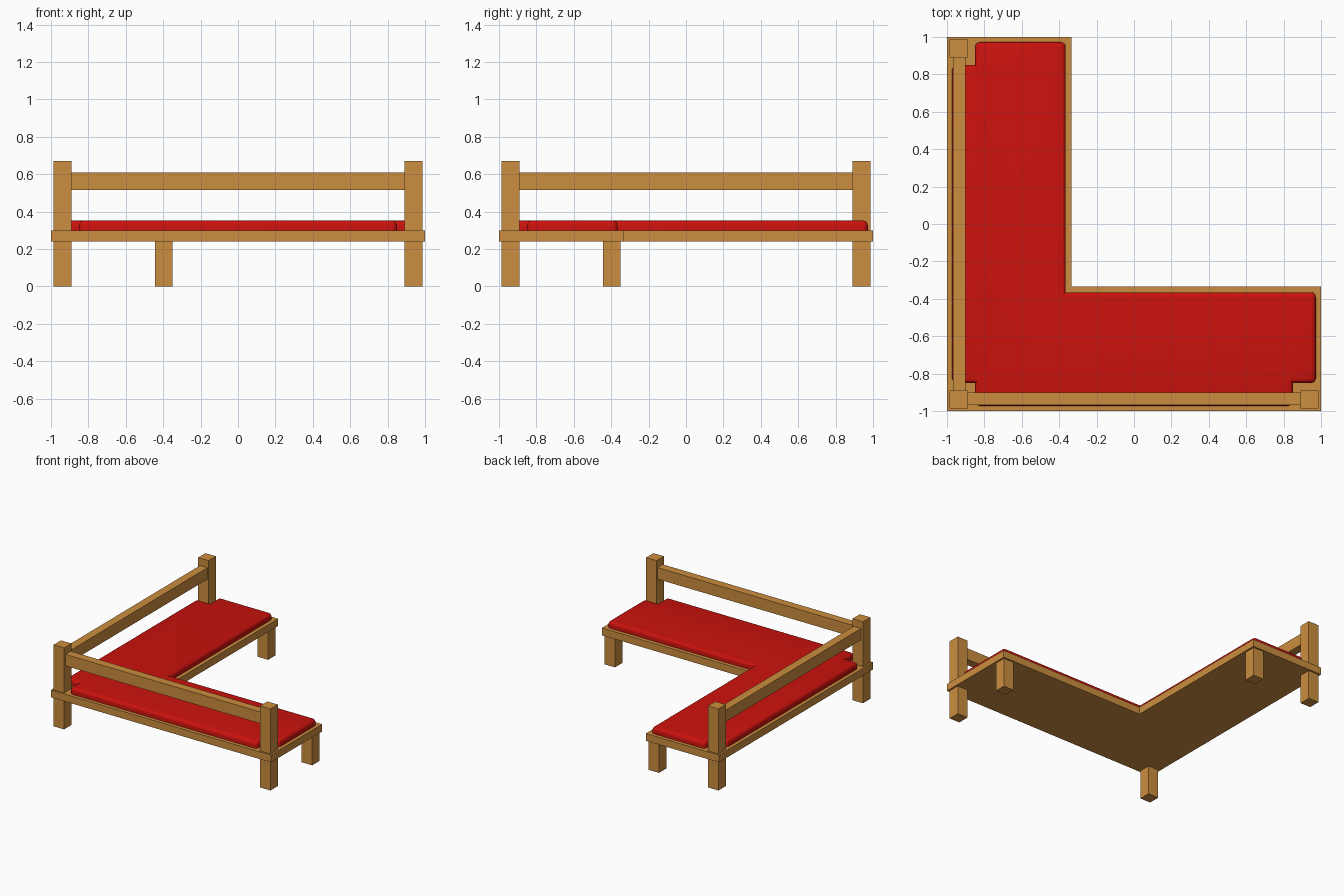
import bpy, bmesh

if "Cube" in bpy.data.objects:
    bpy.data.objects.remove(bpy.data.objects["Cube"])


def material(name, rgb):
    m = bpy.data.materials.new(name)
    m.diffuse_color = (*rgb, 1)
    m.use_nodes = True
    m.node_tree.nodes["Principled BSDF"].inputs["Base Color"].default_value = m.diffuse_color
    return m


WOOD = material("wood", (0.60, 0.27, 0.05))
RED = material("red_fabric", (0.60, 0.006, 0.004))


def finish(name, bm, mat):
    bmesh.ops.recalc_face_normals(bm, faces=bm.faces[:])
    me = bpy.data.meshes.new(name)
    bm.to_mesh(me)
    bm.free()
    me.materials.append(mat)
    ob = bpy.data.objects.new(name, me)
    bpy.context.collection.objects.link(ob)
    return ob


def prism(outline, z0, z1):
    """Extrude a flat outline from z0 up to z1."""
    bm = bmesh.new()
    face = bm.faces.new([bm.verts.new((x, y, z0)) for x, y in outline])
    ext = bmesh.ops.extrude_face_region(bm, geom=[face])
    verts = [v for v in ext["geom"] if isinstance(v, bmesh.types.BMVert)]
    bmesh.ops.translate(bm, verts=verts, vec=(0, 0, z1 - z0))
    bmesh.ops.recalc_face_normals(bm, faces=bm.faces[:])
    return bm


def box(name, x0, x1, y0, y1, z0, z1):
    return finish(name, prism([(x0, y0), (x1, y0), (x1, y1), (x0, y1)], z0, z1), WOOD)


def post(name, x, y, height):
    h = 0.0475
    return box(name, x - h, x + h, y - h, y + h, 0, height)


# L-shaped seat board
C = -0.335
finish("seat_board", prism([(-1, -1), (1, -1), (1, C), (C, C), (C, 1), (-1, 1)], 0.24, 0.30), WOOD)

# Tall back posts and short seat legs
P = 0.938
post("corner_post", -P, -P, 0.67)
post("right_post", P, -P, 0.67)
post("back_post", -P, P, 0.67)
post("right_leg", P, -0.397, 0.24)
post("back_leg", -0.397, P, 0.24)

# Backrest rails between the posts
box("front_rail", -0.8905, 0.8905, -0.968, -0.90, 0.515, 0.61)
box("side_rail", -0.968, -0.90, -0.8905, 0.8905, 0.515, 0.61)

# Cushion, notched around the posts, with rounded top and outer corners
E, N, I = 0.972, 0.85, -0.365
outline = [(-N, -N), (-N, -E), (N, -E), (N, -N), (E, -N), (E, I), (I, I),
           (I, E), (-N, E), (-N, N), (-E, N), (-E, -N)]
bm = prism(outline, 0.30, 0.352)
edges = []
for e in bm.edges:
    upright = abs(e.verts[0].co.z - e.verts[1].co.z) > 0.01
    on_top = min(v.co.z for v in e.verts) > 0.34
    if on_top or (upright and e.is_convex):
        edges.append(e)
bmesh.ops.bevel(bm, geom=edges, offset=0.026, segments=4, profile=0.5, affect='EDGES')
cushion = finish("cushion", bm, RED)
bpy.context.view_layer.objects.active = cushion
cushion.select_set(True)
bpy.ops.object.shade_smooth_by_angle()
